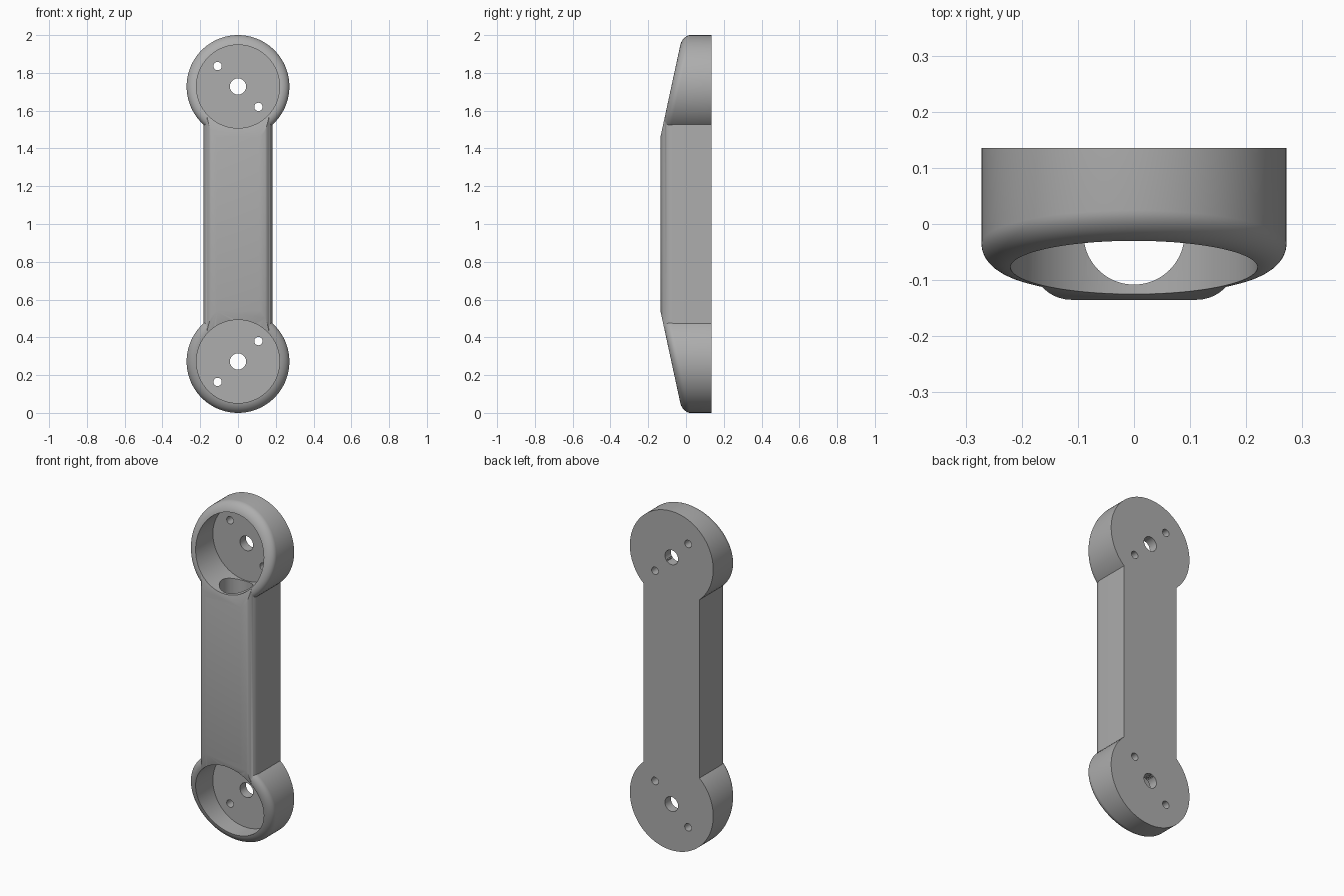
import bpy, bmesh, math
from mathutils import Matrix, Vector

if "Cube" in bpy.data.objects:
    bpy.data.objects.remove(bpy.data.objects["Cube"])

R, RIM = 0.272, 0.22            # cup outer and opening radius
BACK, FRONT, FLOOR = 0.135, -0.135, 0.08
HALF = 0.182                    # half width of the bar
TILT, MID = 0.216, -0.0775      # slope and centre depth of the slanted rim
TOP = 2 - R                     # height of the upper cup centre

grey = bpy.data.materials.new("grey plastic")
grey.use_nodes = True
grey.diffuse_color = (0.42, 0.42, 0.42, 1)
grey.node_tree.nodes["Principled BSDF"].inputs["Base Color"].default_value = grey.diffuse_color


def finish(bm, name, cutter=False):
    bmesh.ops.remove_doubles(bm, verts=bm.verts, dist=1e-5)
    bmesh.ops.recalc_face_normals(bm, faces=bm.faces)
    mesh = bpy.data.meshes.new(name)
    bm.to_mesh(mesh)
    bm.free()
    mesh.materials.append(grey)
    ob = bpy.data.objects.new(name, mesh)
    bpy.context.scene.collection.objects.link(ob)
    ob.hide_render = cutter
    return ob


def rod(name, radius, start, end, segments=64):
    """Cylinder cutter between two points."""
    a, b = Vector(start), Vector(end)
    turn = (b - a).to_track_quat('Z', 'Y').to_matrix().to_4x4()
    bm = bmesh.new()
    bmesh.ops.create_cone(bm, cap_ends=True, segments=segments, radius1=radius, radius2=radius,
                          depth=(b - a).length, matrix=Matrix.Translation((a + b) / 2) @ turn)
    return finish(bm, name, True)


def cup(name, z, side):
    """Round end with a rounded, slanted front rim."""
    steps = 10
    arc = [i / steps * math.pi / 2 for i in range(steps + 1)]
    profile = [(0, BACK), (R, BACK)]
    profile += [(RIM + (R - RIM) * math.cos(t), MID + 0.043 * (1 - math.sin(t))) for t in arc]
    profile.append((0, MID))
    bm = bmesh.new()
    verts = [bm.verts.new((0, y, r)) for r, y in profile]
    edges = [bm.edges.new(pair) for pair in zip(verts, verts[1:])]
    bmesh.ops.spin(bm, geom=verts + edges, cent=(0, 0, 0), axis=(0, 1, 0),
                   angle=math.tau, steps=128, use_merge=False)
    for v in bm.verts:
        if v.co.y < BACK - 0.01:
            v.co.y += TILT * v.co.z
        v.co.z = z + side * v.co.z
    return finish(bm, name)


def bar(name):
    """Long bar with rounded front edges and slanted ends."""
    fillet, steps = 0.07, 10
    right = [(HALF, BACK)]
    for i in range(steps + 1):
        t = i / steps * math.pi / 2
        right.append((HALF - fillet * (1 - math.cos(t)), FRONT + fillet * (1 - math.sin(t))))
    outline = right + [(-x, y) for x, y in reversed(right)]
    bm = bmesh.new()
    face = bm.faces.new([bm.verts.new((x, y, R)) for x, y in outline])
    ext = bmesh.ops.extrude_face_region(bm, geom=[face])
    for v in ext["geom"]:
        if isinstance(v, bmesh.types.BMVert):
            v.co.z = TOP
    for z, side in ((TOP, 1), (R, -1)):
        cut = bmesh.ops.bisect_plane(bm, geom=bm.verts[:] + bm.edges[:] + bm.faces[:],
                                     plane_co=(0, MID, z), plane_no=(0, -1, side * TILT),
                                     clear_outer=True)
        bmesh.ops.holes_fill(bm, edges=[e for e in bm.edges if e.is_boundary])
    return finish(bm, name)


def combine(target, other, operation):
    bpy.context.view_layer.objects.active = target
    mod = target.modifiers.new(operation, 'BOOLEAN')
    mod.operation, mod.solver, mod.object = operation, 'EXACT', other
    bpy.ops.object.modifier_apply(modifier=mod.name)
    bpy.data.objects.remove(other)


# Solid body: bar plus both cups
body = bar("link_arm")
for z, side in ((TOP, 1), (R, -1)):
    combine(body, cup("cup", z, side), 'UNION')

# Cup cavities, axle holes and screw holes
for z, side in ((TOP, 1), (R, -1)):
    combine(body, rod("cavity", RIM, (0, -0.4, z), (0, FLOOR, z), 128), 'DIFFERENCE')
    for x, radius in ((0, 0.043), (0.108, 0.022), (-0.108, 0.022)):
        h = z - side * x
        combine(body, rod("hole", radius, (x, 0, h), (x, 0.3, h), 32), 'DIFFERENCE')

# Cable bore through the bar, from cup to cup
combine(body, rod("bore", 0.09, (0, -0.018, R), (0, -0.018, TOP)), 'DIFFERENCE')

bpy.ops.object.select_all(action='DESELECT')
body.select_set(True)
bpy.context.view_layer.objects.active = body
bpy.ops.object.shade_smooth_by_angle(angle=math.radians(30))
